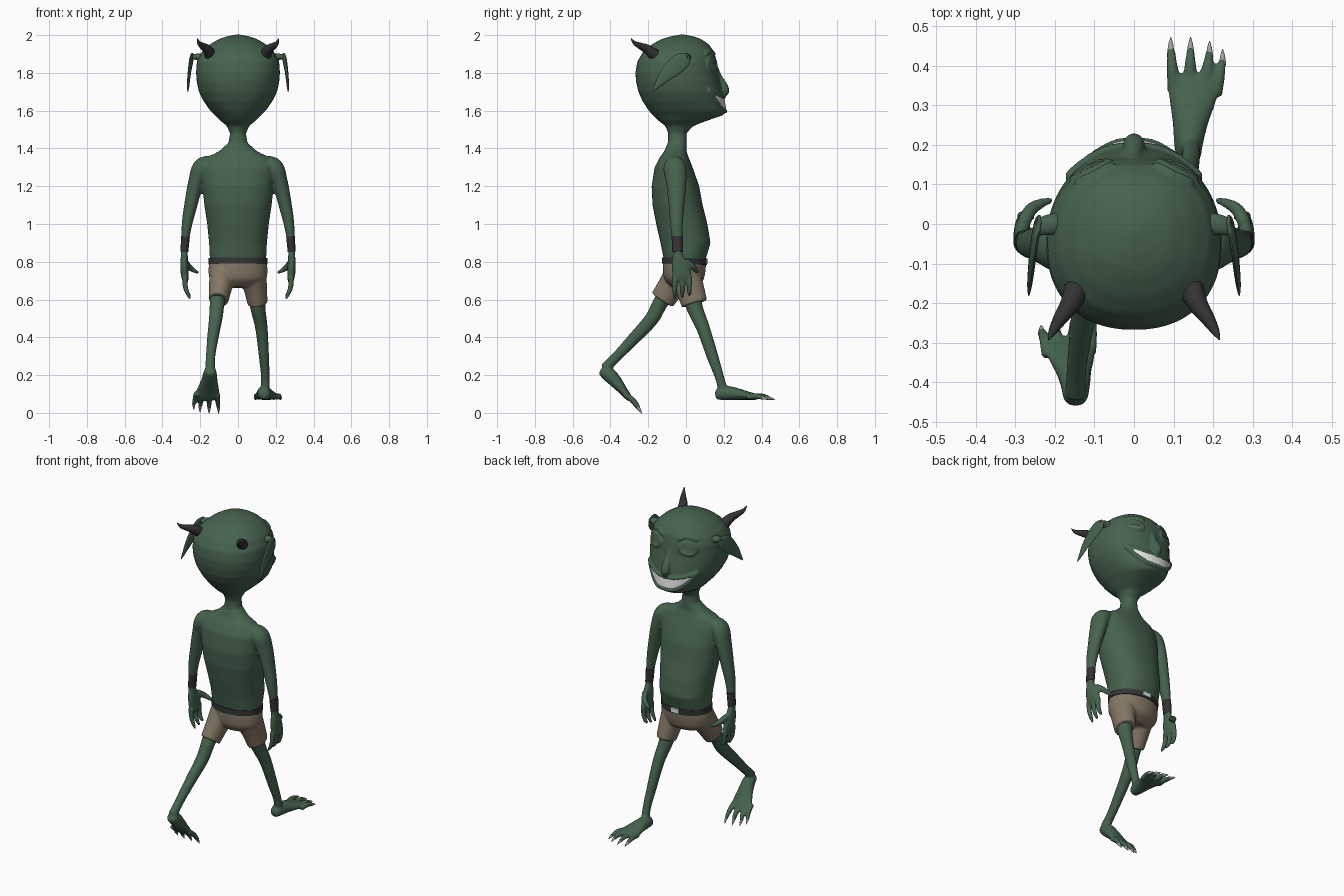
import bpy, bmesh, math
from mathutils import Vector, Matrix

def material(name, rgb):
    m = bpy.data.materials.new(name)
    m.diffuse_color = (*rgb, 1)
    return m

GREEN = material("green skin", (0.062, 0.125, 0.077))
TAN = material("tan cloth", (0.23, 0.185, 0.13))
DARK = material("charcoal", (0.033, 0.033, 0.035))
WHITE = material("off white", (0.78, 0.78, 0.76))
EYE = material("pale green eye", (0.09, 0.16, 0.105))
CLAW = material("grey claw", (0.35, 0.37, 0.34))

def finish(bm, name, mat, voxel=0, smooth=4):
    bmesh.ops.recalc_face_normals(bm, faces=bm.faces)
    me = bpy.data.meshes.new(name)
    bm.to_mesh(me)
    bm.free()
    me.materials.append(mat)
    for p in me.polygons:
        p.use_smooth = True
    me.set_sharp_from_angle(angle=math.radians(50))
    ob = bpy.data.objects.new(name, me)
    bpy.context.collection.objects.link(ob)
    if voxel:
        r = ob.modifiers.new("blend", 'REMESH')
        r.mode, r.voxel_size, r.use_smooth_shade = 'VOXEL', voxel, True
        s = ob.modifiers.new("soften", 'SMOOTH')
        s.factor, s.iterations = 0.5, smooth
    return ob

def skin_rings(bm, rings, loop=False):
    rows = [[bm.verts.new(p) for p in r] for r in rings]
    n = len(rows[0])
    for a, b in zip(rows, rows[1:] + rows[:1] if loop else rows[1:]):
        for i in range(n):
            bm.faces.new((a[i], a[(i + 1) % n], b[(i + 1) % n], b[i]))
    if not loop:
        bm.faces.new(rows[0])
        bm.faces.new(rows[-1])

def spline(pts, sub):
    """Catmull-Rom through points with radii (x, y, z, r1, r2)"""
    pts = [Vector(p if len(p) == 5 else (*p, p[3])) for p in pts]
    out = []
    for i in range(len(pts) - 1):
        p0, p1, p2, p3 = pts[max(i - 1, 0)], pts[i], pts[i + 1], pts[min(i + 2, len(pts) - 1)]
        for k in range(sub):
            t = k / sub
            out.append(0.5 * (2 * p1 + (p2 - p0) * t + (2 * p0 - 5 * p1 + 4 * p2 - p3) * t * t
                              + (3 * p1 - p0 - 3 * p2 + p3) * t ** 3))
    return out + [pts[-1]]

def tube(bm, pts, s=1, n=20, sub=5, mat=None, loop=False):
    """Elliptical tube; r1 runs across x, r2 across the other direction"""
    path = spline(pts, sub)
    rings = []
    for i, p in enumerate(path):
        a, b = path[max(i - 1, 0)], path[min(i + 1, len(path) - 1)]
        if loop:
            a, b = path[i - 1], path[(i + 1) % len(path)]
        t = Vector(b[:3]) - Vector(a[:3])
        t.normalize()
        ref = Vector((0, 1, 0)) if abs(t.x) > 0.9 else Vector((1, 0, 0))
        u = (ref - t * ref.dot(t)).normalized()
        v = t.cross(u)
        ring = []
        for k in range(n):
            w = 2 * math.pi * k / n
            q = Vector(p[:3]) + u * max(p[3], .001) * math.cos(w) + v * max(p[4], .001) * math.sin(w)
            q.x *= s
            ring.append(mat @ q if mat else q)
        rings.append(ring)
    skin_rings(bm, rings, loop)

# trunk, neck and head profile: z, back y, front y, half width
PROFILE = [(.74, -.10, .085, .135), (.80, -.115, .10, .148), (.90, -.135, .130, .153),
           (1.0, -.158, .113, .163), (1.1, -.177, .088, .178), (1.2, -.182, .07, .188),
           (1.3, -.166, .035, .195), (1.35, -.14, .015, .17), (1.385, -.115, .002, .10),
           (1.43, -.096, .002, .05), (1.48, -.094, .002, .042), (1.52, -.11, .04, .06),
           (1.55, -.15, .12, .097), (1.575, -.175, .195, .122), (1.6, -.197, .208, .147),
           (1.65, -.23, .20, .182), (1.7, -.252, .192, .207), (1.75, -.264, .182, .218),
           (1.8, -.268, .17, .222), (1.86, -.258, .162, .218), (1.91, -.228, .15, .193),
           (1.95, -.182, .122, .15), (1.98, -.128, .08, .10), (1.996, -.07, .03, .05),
           (2.003, -.03, -.01, .01)]

def surf(th, z, off=0.0):
    """Point on the trunk or head; angle 0 is the face side"""
    for a, b in zip(PROFILE, PROFILE[1:]):
        if z <= b[0]:
            break
    t = (z - a[0]) / (b[0] - a[0])
    yb, yf, w = (a[i] + (b[i] - a[i]) * t for i in (1, 2, 3))
    c, h = (yb + yf) / 2, (yf - yb) / 2
    sn, cs = math.sin(th), math.cos(th)
    e = 2 / 2.25
    return Vector(((w + off) * math.copysign(abs(sn) ** e, sn),
                   c + (h + off) * math.copysign(abs(cs) ** e, cs), z))

def patch(name, mat, lo, hi, t0, t1, off, n=32, m=5):
    """Thin plate hugging the body between two height curves"""
    bm = bmesh.new()
    g = []
    for i in range(n + 1):
        th = t0 + (t1 - t0) * i / n
        g.append([bm.verts.new(surf(th, lo(th) + (hi(th) - lo(th)) * j / m, off)) for j in range(m + 1)])
    for i in range(n):
        for j in range(m):
            bm.faces.new((g[i][j], g[i + 1][j], g[i + 1][j + 1], g[i][j + 1]))
    finish(bm, name, mat)

# ---------- skin ----------
body = bmesh.new()
zs = [.74 + (2.003 - .74) * i / 130 for i in range(131)]
skin_rings(body, [[surf(2 * math.pi * k / 56, z) for k in range(56)] for z in zs])

MOUTH = .87
def upper(th): return 1.668 + .045 * (th / MOUTH) ** 2
def lower(th): return 1.597 + .114 * abs(th / MOUTH) ** 3.2
# lips
for edge, r in ((upper, .009), (lower, .011)):
    tube(body, [(*surf(MOUTH * (i / 12 - 1), edge(MOUTH * (i / 12 - 1)), .003), r) for i in range(25)], n=10, sub=2)
# nose
tube(body, [(0, .145, 1.84, .02), (0, .17, 1.78, .02), (0, .195, 1.73, .026),
            (0, .203, 1.70, .026), (0, .195, 1.68, .012)])

def foot(bm, s, m):
    tube(bm, [(0, 0, .03, .015), (0, .012, .032, .03, .028), (0, .05, .04, .037, .038),
              (.004, .1, .037, .045, .034), (.01, .16, .028, .06, .024),
              (.016, .21, .02, .066, .017), (.016, .225, .018, .05, .01)], s, mat=m)
TOES = [(-.036, .18, -.045, .29), (.004, .2, .005, .29), (.042, .19, .053, .28), (.068, .17, .086, .26)]
FEET = [(1, Matrix.Translation((.138, .155, .065))),
        (-1, Matrix.Translation((-.148, -.472, .206)) @ Matrix.Rotation(math.radians(-42), 4, 'X'))]
claws = bmesh.new()
for s, m in FEET:
    foot(body, s, m)
    for x0, y0, x1, y1 in TOES:
        tube(body, [(x0, y0, .018, .018, .015), ((x0 + x1) / 2, (y0 + y1) / 2, .024, .015),
                    (x1, y1, .013, .01)], s, n=12, mat=m)
        tube(claws, [(x1, y1 - .012, .015, .009), (x1, y1 + .01, .01, .006), (x1, y1 + .027, .003, .001)],
             s, n=10, mat=m)
finish(claws, "toe_claws", CLAW)

# legs in mid stride
tube(body, [(.09, 0, .72, .06), (.105, .045, .56, .041, .044), (.124, .09, .45, .033, .036),
            (.137, .14, .3, .027, .031), (.145, .18, .18, .023, .024), (.14, .2, .1, .025, .028)])
tube(body, [(-.09, -.03, .72, .06), (-.108, -.125, .6, .041, .042), (-.118, -.18, .5, .036, .038),
            (-.133, -.27, .4, .03, .033), (-.145, -.365, .3, .025, .027), (-.148, -.43, .235, .026, .028)])

# arms, hands and eyelids
for s in (1, -1):
    tube(body, [(.14, -.065, 1.335, .03, .04), (.19, -.06, 1.30, .05, .06), (.222, -.052, 1.22, .042, .054),
                (.25, -.05, 1.1, .035, .042), (.27, -.05, 1.0, .028, .034), (.281, -.046, .9, .019, .026),
                (.284, -.045, .85, .018, .025), (.284, -.036, .79, .021, .042),
                (.282, -.022, .735, .021, .051), (.278, -.02, .70, .016, .046)], s)
    for y, z in ((-.06, .603), (-.02, .61), (.018, .62)):
        tube(body, [(.281, y, .72, .016), (.279, y, .67, .014), (.268, y, .635, .012), (.252, y, z, .007)], s, n=12)
    tube(body, [(.28, 0, .80, .018), (.262, .035, .775, .017), (.235, .052, .755, .013), (.207, .06, .74, .007)], s, n=12)
    ring = [(*surf(s * (.5 + .24 * math.cos(a)), 1.85 + .034 * math.sin(a), .003), .008)
            for a in [2 * math.pi * k / 24 for k in range(24)]]
    tube(body, ring, n=10, sub=1, loop=True)
    brow = [(*surf(s * (.22 + .08 * k), 1.897 + .018 * math.sin(.45 * k), 0), .011) for k in range(8)]
    tube(body, brow, n=10, sub=2)
    patch("eye", EYE, lambda th: 1.85 - .034 * math.sqrt(max(0, 1 - ((abs(th) - .5) / .24) ** 2)),
          lambda th: 1.85, s * .26, s * .74, .004, 16, 4)
    patch("eyelid", GREEN, lambda th: 1.85,
          lambda th: 1.85 + .034 * math.sqrt(max(0, 1 - ((abs(th) - .5) / .24) ** 2)),
          s * .26, s * .74, .008, 16, 4)
finish(body, "skin_body", GREEN, .0065)

patch("teeth", WHITE, lower, upper, -MOUTH, MOUTH, .006, 48)

# ---------- ears, horns, wristbands ----------
for s in (1, -1):
    bm = bmesh.new()
    tube(bm, [(.18, .0, 1.872, .03, .03), (.215, -.002, 1.885, .026, .018), (.245, -.01, 1.882, .02, .012)], s)
    tube(bm, [(.238, .012, 1.893, .006, .015), (.245, -.01, 1.873, .009, .04), (.253, -.055, 1.838, .009, .047),
              (.26, -.115, 1.78, .008, .032), (.264, -.155, 1.73, .006, .014), (.266, -.18, 1.70, .002)], s)
    finish(bm, "ear", GREEN)
    bm = bmesh.new()
    tube(bm, [(.145, -.165, 1.895, .032), (.163, -.205, 1.925, .025), (.187, -.24, 1.942, .018),
              (.205, -.27, 1.957, .011), (.216, -.292, 1.982, .002)], s)
    finish(bm, "horn", DARK)
    bm = bmesh.new()
    tube(bm, [(.278, -.046, .935, .023, .03), (.284, -.045, .852, .021, .028)], s, sub=2)
    finish(bm, "wristband", DARK)

# ---------- shorts and belt ----------
bm = bmesh.new()
tube(bm, [(0, -.008, .80, .152, .114), (0, -.01, .75, .156, .112), (0, -.015, .70, .145, .1),
          (0, -.018, .665, .09, .06)], n=40)
tube(bm, [(.078, -.008, .74, .074, .085), (.092, .02, .66, .062, .076), (.104, .045, .578, .053, .069)], n=28)
tube(bm, [(-.078, -.035, .74, .074, .08), (-.092, -.078, .67, .062, .072), (-.103, -.125, .598, .053, .067)], n=28)
finish(bm, "shorts", TAN, .007, 3)

bm = bmesh.new()
tube(bm, [(0, -.008, .787, .156, .119), (0, -.007, .82, .156, .119)], n=48, sub=2)
finish(bm, "belt", DARK)
bm = bmesh.new()
bmesh.ops.create_cube(bm, size=1, matrix=Matrix.Translation((0, .111, .804)) @ Matrix.Diagonal((.055, .009, .026, 1)))
finish(bm, "buckle", WHITE)
